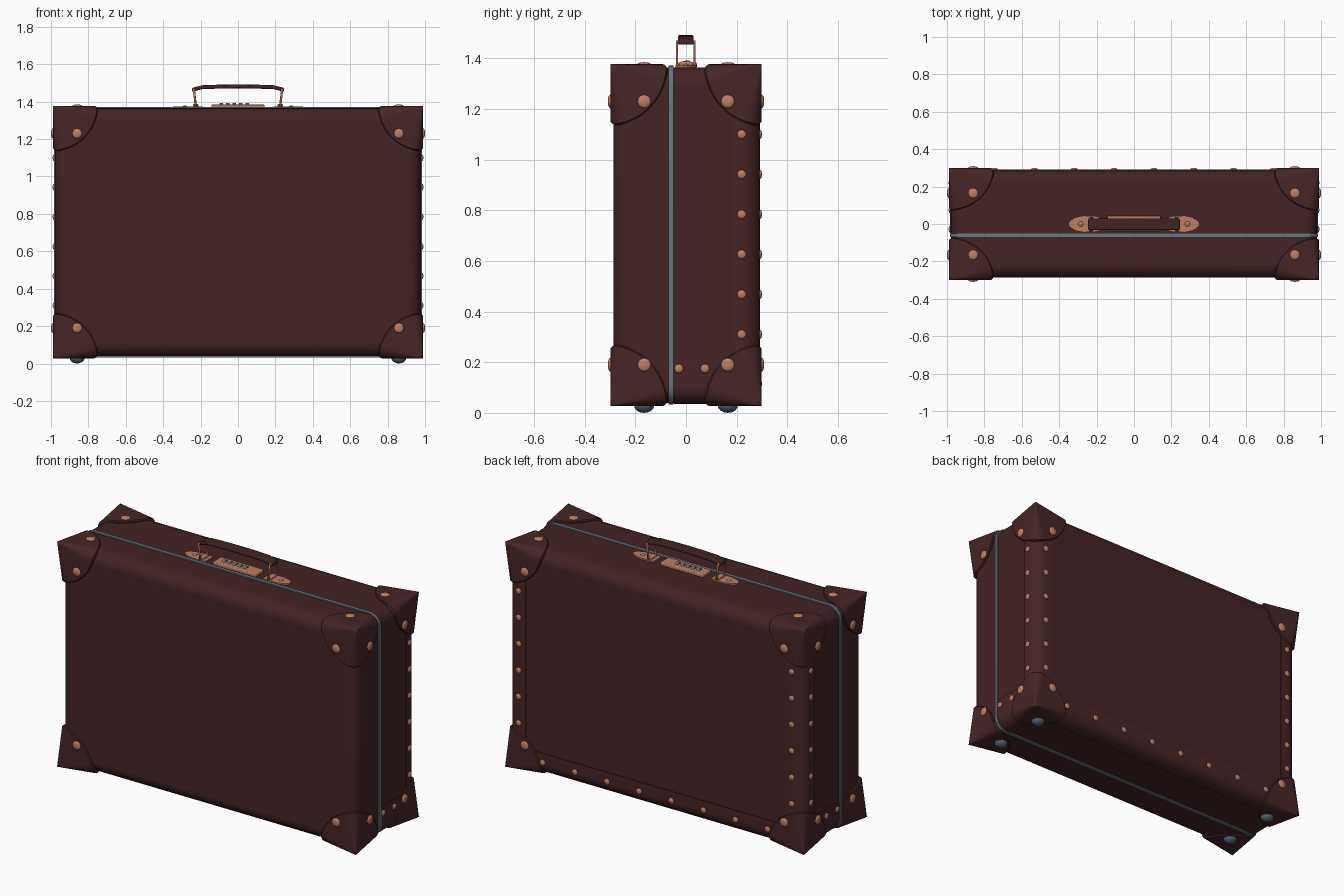
import bpy, bmesh, math
from mathutils import Vector, Matrix

if "Cube" in bpy.data.objects:
    bpy.data.objects.remove(bpy.data.objects["Cube"], do_unlink=True)


def material(name, rgb):
    m = bpy.data.materials.new(name)
    m.use_nodes = True
    m.diffuse_color = (*rgb, 1)
    bsdf = next(n for n in m.node_tree.nodes if n.type == 'BSDF_PRINCIPLED')
    bsdf.inputs["Base Color"].default_value = (*rgb, 1)
    return m


LEATHER = material("brown leather", (0.056, 0.017, 0.018))
TRIM = material("trim leather", (0.062, 0.019, 0.020))
COPPER = material("copper", (0.52, 0.21, 0.12))
STEEL = material("blue grey steel", (0.13, 0.19, 0.23))
RUBBER = material("grey foot", (0.09, 0.12, 0.16))

# Case dimensions
HX, HY, Z0, Z1 = 0.978, 0.287, 0.04, 1.365
ZC, HZ = (Z0 + Z1) / 2, (Z1 - Z0) / 2
ROUND = 0.07
CAP = 0.012          # how far the corner caps stand proud
STRAP = 0.005        # strap thickness


def finish(name, bm, mat, angle=35, bevel=0, segments=2):
    bmesh.ops.recalc_face_normals(bm, faces=bm.faces[:])
    mesh = bpy.data.meshes.new(name)
    bm.to_mesh(mesh)
    bm.free()
    ob = bpy.data.objects.new(name, mesh)
    bpy.context.collection.objects.link(ob)
    mesh.materials.append(mat)
    if bevel:
        mod = ob.modifiers.new("Bevel", 'BEVEL')
        mod.width, mod.segments, mod.limit_method = bevel, segments, 'ANGLE'
    bpy.ops.object.select_all(action='DESELECT')
    ob.select_set(True)
    bpy.context.view_layer.objects.active = ob
    bpy.ops.object.shade_smooth_by_angle(angle=math.radians(angle))
    return ob


def box(name, centre, size, mat, bevel=0, segments=2):
    bm = bmesh.new()
    bmesh.ops.create_cube(bm, size=1, matrix=Matrix.Translation(centre) @ Matrix.Diagonal((*size, 1)))
    return finish(name, bm, mat, 35, bevel, segments)


def prism(name, outline, axis, start, end, mat, bevel=0):
    """Extrude a 2D outline along an axis; outline uses the other two axes in order."""
    bm = bmesh.new()
    def place(p, d):
        c = list(p)
        c.insert(axis, d)
        return bm.verts.new(c)
    low = [place(p, start) for p in outline]
    high = [place(p, end) for p in outline]
    bm.faces.new(low)
    bm.faces.new(high)
    n = len(outline)
    for i in range(n):
        j = (i + 1) % n
        bm.faces.new((low[i], low[j], high[j], high[i]))
    return finish(name, bm, mat, 35, bevel)


def dome(bm, pos, normal, radius, height):
    rot = Vector(normal).to_track_quat('Z', 'Y').to_matrix().to_4x4()
    bmesh.ops.create_uvsphere(bm, u_segments=12, v_segments=8, radius=1,
                              matrix=Matrix.Translation(pos) @ rot @ Matrix.Diagonal((radius, radius, height, 1)))


def edge_outline(corner, signs, w1, w2):
    """L-shaped strap section wrapped round a rounded edge, measured from the corner."""
    arc = [math.radians(15 * i) for i in range(7)]
    def ring(t):
        pts = [(w1, -t)]
        pts += [(ROUND - (ROUND + t) * math.sin(a), ROUND - (ROUND + t) * math.cos(a)) for a in arc]
        return pts + [(-t, w2)]
    pts = ring(STRAP) + ring(-STRAP)[::-1]
    return [(corner[0] - signs[0] * u, corner[1] - signs[1] * v) for u, v in pts]


# Main case
box("case_body", (0, 0, ZC), (2 * HX, 2 * HY, 2 * HZ), LEATHER, ROUND, 6)

# Metal closing band, a rounded rectangle around the case
band = []
for sx, sz, first in ((1, 1, 0), (-1, 1, 90), (-1, -1, 180), (1, -1, 270)):
    for i in range(7):
        a = math.radians(first + 15 * i)
        band.append((sx * (HX - ROUND) + (ROUND + 0.007) * math.cos(a),
                     ZC + sz * (HZ - ROUND) + (ROUND + 0.007) * math.sin(a)))
prism("closing_band", band, 1, -0.07, -0.05, STEEL)


# Corner caps: a pointed tip whose edges round off with distance
def corner_cap(name, sx, sy, sz):
    radius, rings, steps = 0.24, 8, 18
    bm = bmesh.new()

    def point(axis, r, theta, sink):
        p = [r * math.cos(theta), r * math.sin(theta)]
        p.insert(axis, 0)
        p = Vector((p[0], p[1] * 0.94, p[2]))
        rho = 0.3 * r
        q = Vector([max(c, rho) for c in p])
        d = p - q
        if d.length > 1e-6:
            p = q + d.normalized() * (rho - sink)
        p -= Vector((CAP, CAP, CAP))
        return (sx * (HX - p.x), sy * (HY - p.y), ZC + sz * (HZ - p.z))

    levels = [(radius * i / rings, 0) for i in range(rings + 1)]
    levels[-1] = (radius * 0.98, 0)
    levels += [(radius, 0.005), (radius, 0.022)]
    for axis in range(3):
        grid = [[bm.verts.new(point(axis, r, math.pi / 2 * k / steps, s)) for k in range(steps + 1)]
                for r, s in levels]
        for i in range(len(levels) - 1):
            for k in range(steps):
                bm.faces.new((grid[i][k], grid[i][k + 1], grid[i + 1][k + 1], grid[i + 1][k]))
    bmesh.ops.remove_doubles(bm, verts=bm.verts[:], dist=1e-5)
    finish(name, bm, TRIM, 40)


rivets, feet = bmesh.new(), bmesh.new()
for sz, level in ((1, "top"), (-1, "bottom")):
    for sy, face in ((-1, "front"), (1, "back")):
        for sx, side in ((1, "left"), (-1, "right")):
            corner_cap(f"corner_cap_{level}_{face}_{side}", sx, sy, sz)
            x, y = sx * 0.86, sy * 0.165
            z = 1.23 if sz > 0 else 0.19
            dome(rivets, (x, sy * (HY + CAP), z), (0, sy, 0), 0.027, 0.01)
            dome(rivets, (sx * (HX + CAP), y, z), (sx, 0, 0), 0.027, 0.01)
            if sz > 0:
                dome(rivets, (x, y, Z1 + CAP), (0, 0, 1), 0.027, 0.008)
            else:
                dome(feet, (x, y, 0.03), (0, 0, 1), 0.04, 0.03)

# Straps on the back edges and the low side edges
WIDTH = 0.1
prism("back_bottom_strap", edge_outline((HY, Z0), (1, -1), WIDTH, 0.13), 0, -0.86, 0.86, TRIM)
for sx, side in ((1, "left"), (-1, "right")):
    prism(f"back_strap_{side}", edge_outline((sx * HX, HY), (sx, 1), WIDTH + 0.02, WIDTH),
          2, 0.14, 1.27, TRIM)
    prism(f"low_side_strap_{side}", edge_outline((sx * HX, Z0), (sx, -1), WIDTH, 0.175),
          1, -0.048, 0.2, TRIM)
    for i in range(6):
        z = 0.31 + 0.158 * i
        dome(rivets, (sx * (HX + STRAP), 0.22, z), (sx, 0, 0), 0.018, 0.008)
        dome(rivets, (sx * 0.905, HY + STRAP, z), (0, 1, 0), 0.018, 0.008)
    for y in (-0.028, 0.075):
        dome(rivets, (sx * (HX + STRAP), y, 0.175), (sx, 0, 0), 0.018, 0.008)
for i in range(8):
    dome(rivets, (0.213 * (i - 3.5), HY + STRAP, 0.115), (0, 1, 0), 0.018, 0.008)
finish("rivets", rivets, COPPER, 60)
finish("feet", feet, RUBBER, 60)

# Handle grip: a flat arched strap
xs = [-0.245, -0.19, -0.1, 0, 0.1, 0.19, 0.245]
tops = [1.474, 1.488, 1.491, 1.492, 1.491, 1.488, 1.474]
grip = list(zip(xs, tops)) + [(x, z - 0.021) for x, z in zip(xs, tops)][::-1]
prism("handle_grip", grip, 1, -0.032, 0.03, LEATHER, 0.006)

# Handle loops, mounting plates and plate screws
screws = bmesh.new()
for sx, side in ((1, "left"), (-1, "right")):
    curve = bpy.data.curves.new(f"handle_loop_{side}", 'CURVE')
    curve.dimensions, curve.bevel_depth, curve.bevel_resolution = '3D', 0.006, 2
    curve.materials.append(COPPER)
    path = [(0.225, -0.036, 1.372), (0.236, -0.036, 1.466), (0.236, 0.034, 1.466), (0.225, 0.034, 1.372)]
    spline = curve.splines.new('POLY')
    spline.points.add(len(path) - 1)
    for p, (x, y, z) in zip(spline.points, path):
        p.co = (sx * x, y, z, 1)
    spline.use_cyclic_u = True
    loop = bpy.data.objects.new(f"handle_loop_{side}", curve)
    bpy.context.collection.objects.link(loop)

    half = [(0.19, 0.038), (0.27, 0.042), (0.31, 0.034), (0.335, 0.02), (0.348, 0.006)]
    plate = half + [(x, -y) for x, y in half[::-1]]
    prism(f"handle_plate_{side}", [(sx * x, y) for x, y in plate], 2, Z1 - 0.005, Z1 + 0.008, COPPER)
    box(f"handle_hinge_{side}", (sx * 0.225, 0, 1.377), (0.03, 0.05, 0.02), COPPER, 0.005)
    dome(screws, (sx * 0.285, 0, Z1 + 0.008), (0, 0, 1), 0.014, 0.006)
finish("plate_screws", screws, COPPER, 60)

# Combination lock with number wheels
box("lock_plate", (0, 0.003, 1.373), (0.285, 0.08, 0.022), COPPER, 0.005)
wheels = bmesh.new()
for i in range(5):
    spin = Matrix.Translation((-0.09 + 0.035 * i, 0.003, 1.374)) @ Matrix.Rotation(math.pi / 2, 4, 'Y')
    bmesh.ops.create_cone(wheels, cap_ends=True, segments=14, radius1=0.019, radius2=0.019,
                          depth=0.018, matrix=spin)
finish("lock_wheels", wheels, STEEL, 35)
